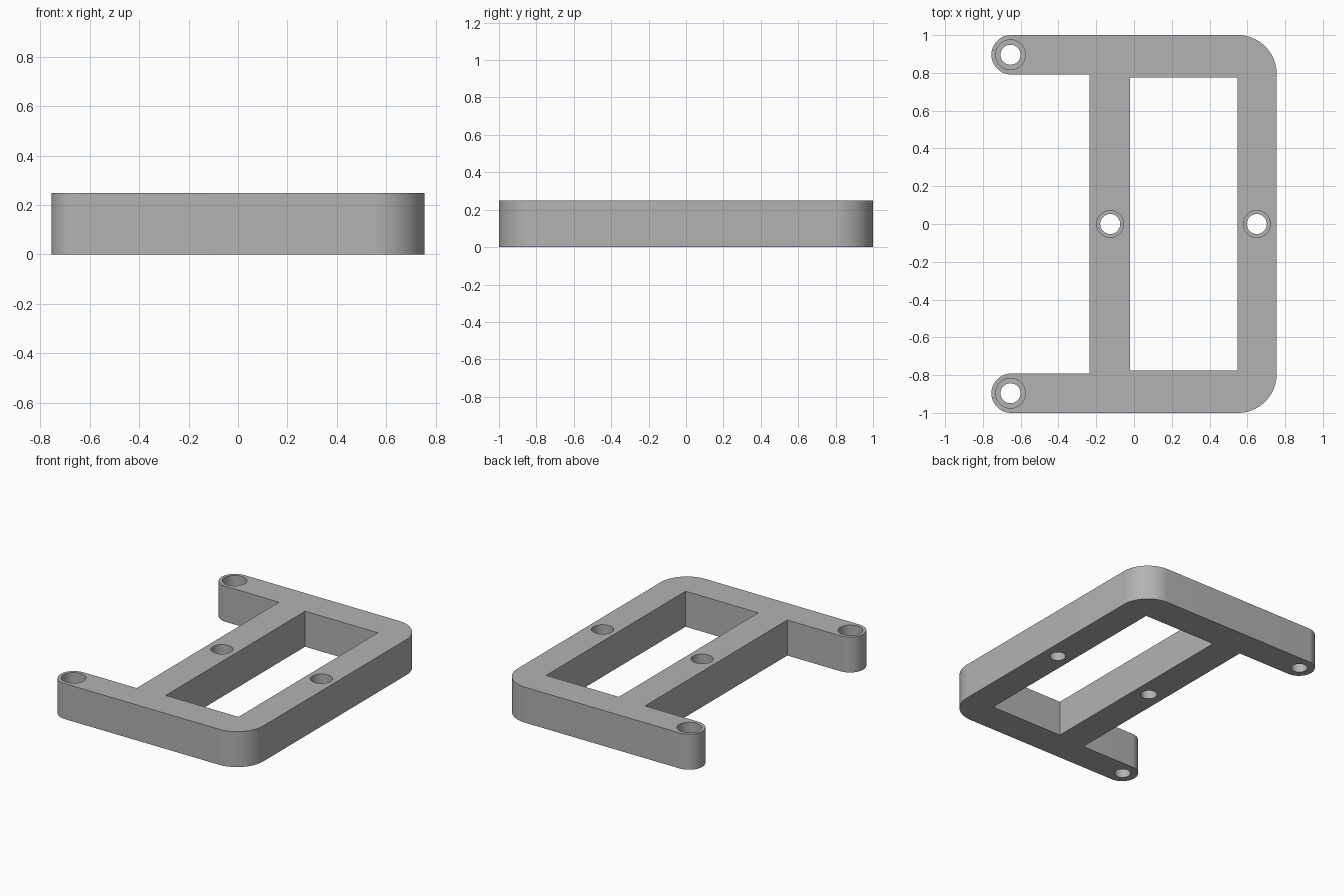
import bpy, bmesh
from math import cos, sin, pi, radians

cube = bpy.data.objects.get("Cube")
if cube:
    bpy.data.objects.remove(cube, do_unlink=True)

HEIGHT = 0.25
SEAT = 0.1          # height of the counterbore floor
X = 0.755           # half width

mat = bpy.data.materials.new("plain grey")
mat.use_nodes = True
grey = (0.45, 0.45, 0.45, 1)
mat.diffuse_color = grey
mat.node_tree.nodes["Principled BSDF"].inputs["Base Color"].default_value = grey


def arc(cx, cy, r, start, end, steps):
    angles = [radians(start + (end - start) * i / steps) for i in range(steps + 1)]
    return [(cx + r * cos(a), cy + r * sin(a)) for a in angles]


def prism(name, outline, z0, z1):
    bm = bmesh.new()
    face = bm.faces.new([bm.verts.new((x, y, z0)) for x, y in outline])
    top = bmesh.ops.extrude_face_region(bm, geom=[face])["geom"]
    bmesh.ops.translate(bm, vec=(0, 0, z1 - z0),
                        verts=[v for v in top if isinstance(v, bmesh.types.BMVert)])
    bmesh.ops.recalc_face_normals(bm, faces=bm.faces)
    mesh = bpy.data.meshes.new(name)
    bm.to_mesh(mesh)
    bm.free()
    mesh.materials.append(mat)
    obj = bpy.data.objects.new(name, mesh)
    bpy.context.collection.objects.link(obj)
    return obj


# Frame outline: rear half, then the same points mirrored to the front
R_END, R_CORNER = 0.104, 0.205
rear = arc(X - R_CORNER, 1 - R_CORNER, R_CORNER, 0, 90, 24)
rear += arc(-X + R_END, 1 - R_END, R_END, 90, 270, 40)
rear += [(-0.235, 1 - 2 * R_END)]
front = [(x, -y) for x, y in reversed(rear)]
frame = prism("bracket_frame", rear + front, 0, HEIGHT)

# Cutters: central window, then a counterbored screw hole at each position
cutters = [prism("window_cutter",
                 [(-0.02, -0.776), (0.547, -0.776), (0.547, 0.776), (-0.02, 0.776)],
                 -0.1, HEIGHT + 0.1)]
for x, y, wide in ((-0.654, 0.896, 0.079), (-0.654, -0.896, 0.079),
                   (-0.126, 0, 0.071), (0.65, 0, 0.071)):
    for name, r, z0 in (("screw_hole_cutter", 0.053, -0.1),
                        ("counterbore_cutter", wide, SEAT)):
        circle = arc(x, y, r, 0, 360, 48)[:-1]
        cutters.append(prism(name, circle, z0, HEIGHT + 0.1))

for cutter in cutters:
    cutter.hide_render = True
    cutter.hide_set(True)
    cut = frame.modifiers.new(cutter.name, "BOOLEAN")
    cut.operation = "DIFFERENCE"
    cut.solver = "EXACT"
    cut.object = cutter

# Bake the cuts, remove the cutters and shade the round walls smooth
bpy.context.view_layer.update()
baked = bpy.data.meshes.new_from_object(
    frame.evaluated_get(bpy.context.evaluated_depsgraph_get()))
frame.modifiers.clear()
frame.data = baked
for cutter in cutters:
    bpy.data.objects.remove(cutter, do_unlink=True)
bpy.ops.object.select_all(action="DESELECT")
frame.select_set(True)
bpy.context.view_layer.objects.active = frame
bpy.ops.object.shade_smooth_by_angle(angle=radians(30))
